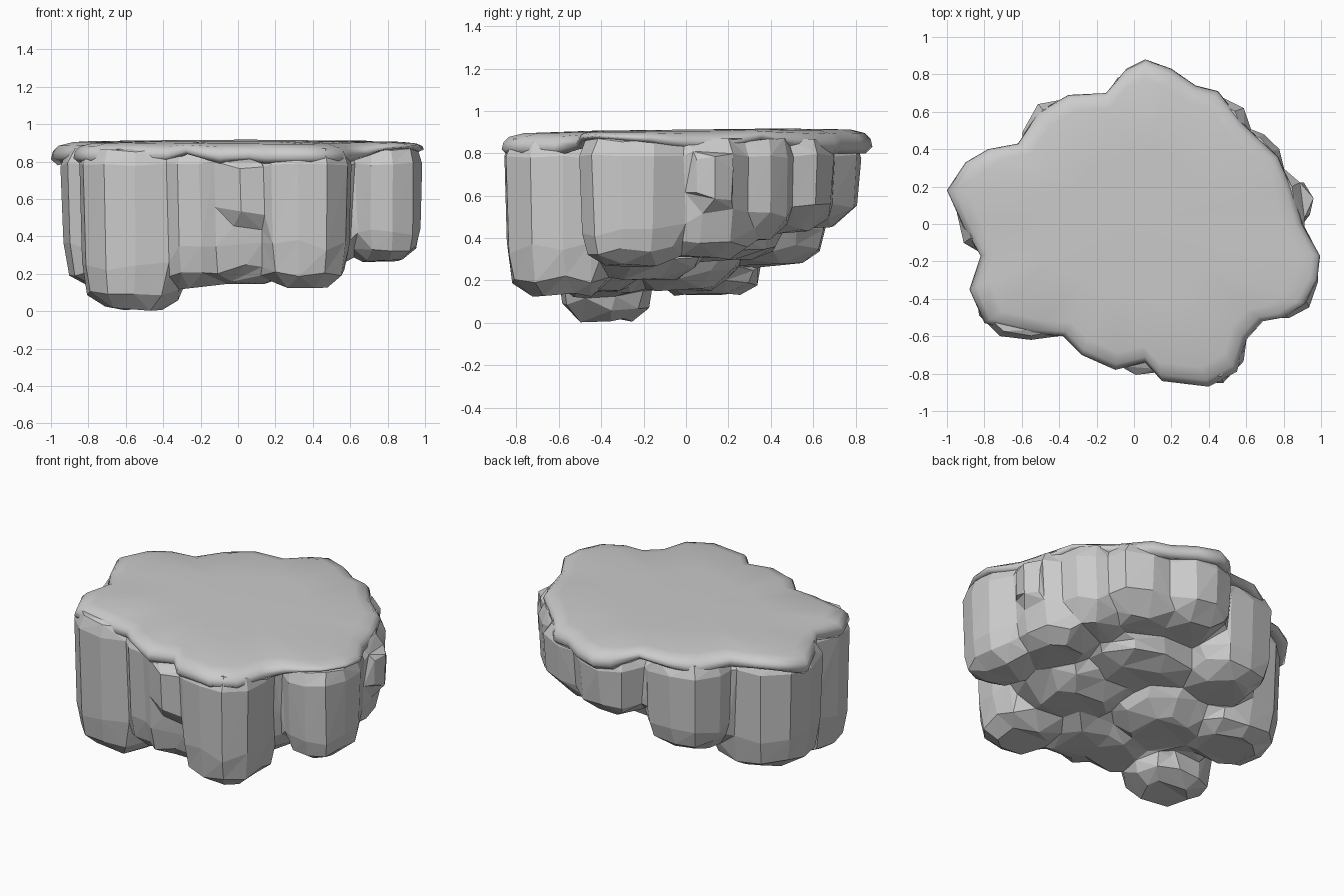
import bpy, bmesh, math, random
random.seed(11)


def add_object(name, bm):
    bmesh.ops.recalc_face_normals(bm, faces=bm.faces)
    mesh = bpy.data.meshes.new(name)
    bm.to_mesh(mesh)
    bm.free()
    ob = bpy.data.objects.new(name, mesh)
    bpy.context.collection.objects.link(ob)
    return ob


def loft(bm, rings):
    """Skin a stack of closed rings, cap the first, return the last."""
    loops = [[bm.verts.new(p) for p in r] for r in rings]
    n = len(loops[0])
    for a, b in zip(loops, loops[1:]):
        for i in range(n):
            j = (i + 1) % n
            bm.faces.new((a[i], a[j], b[j], b[i]))
    bm.faces.new(loops[0][::-1])
    return loops[-1]


def lump(bm, cx, cy, rx, ry, z0, top=0.87, sides=11):
    """Boulder column: boxy rounded plan, chamfered foot and shoulder."""
    jit = [random.uniform(0.97, 1.02) for _ in range(sides)]
    off = random.uniform(0, 0.6)
    h = top - z0
    levels = [(z0, 0.52), (z0 + 0.25 * min(h, 0.34), 0.86),
              (z0 + 0.3 * h, 0.95), (top - 0.08, 1.0), (top, 0.88)]
    rings = []
    for k, (z, s) in enumerate(levels):
        ring = []
        for i in range(sides):
            a = off + math.tau * i / sides
            c, d = math.cos(a), math.sin(a)
            r = (abs(c) ** 2.7 + abs(d) ** 2.7) ** (-1 / 2.7) * jit[i] * s
            dz = random.uniform(-0.03, 0.03) if 0 < k < 3 else 0
            if k == 0:
                dz = random.uniform(0, 0.025)
            ring.append((cx + rx * r * c, cy + ry * r * d, z + dz))
        rings.append(ring)
    bm.faces.new(loft(bm, rings))


# Rock: boulder columns (x, y, half width, half depth, foot height)
LUMPS = [
    (-0.56, -0.38, 0.29, 0.24, 0.00),
    (0.35, -0.59, 0.26, 0.27, 0.12),
    (0.02, -0.44, 0.33, 0.31, 0.14),
    (-0.20, -0.40, 0.25, 0.28, 0.12),
    (-0.62, 0.09, 0.33, 0.29, 0.12),
    (0.78, -0.25, 0.21, 0.26, 0.26),
    (0.64, 0.05, 0.27, 0.30, 0.29),
    (-0.33, 0.39, 0.28, 0.29, 0.26),
    (0.08, 0.54, 0.25, 0.29, 0.44),
    (0.34, 0.42, 0.30, 0.28, 0.42),
    (0.56, 0.30, 0.24, 0.20, 0.38),
    (0.05, 0.12, 0.45, 0.36, 0.28),
    (0.30, -0.20, 0.37, 0.32, 0.20),
    (-0.25, -0.05, 0.33, 0.33, 0.14),
]
bm = bmesh.new()
for spec in LUMPS:
    lump(bm, *spec)
# Small overhanging knobs on the front and right faces
lump(bm, 0.05, -0.72, 0.15, 0.09, 0.45, top=0.80, sides=6)
lump(bm, 0.87, 0.12, 0.10, 0.11, 0.52, top=0.80, sides=6)
rock = add_object("rock", bm)
fuse = rock.modifiers.new("fuse", 'REMESH')
fuse.mode = 'VOXEL'
fuse.voxel_size = 0.025
facet = rock.modifiers.new("facet", 'DECIMATE')
facet.ratio = 0.02

# Top slab: lobed outline (x, y, height of lip underside)
OUTLINE = [
    (0.06, 0.88, .80), (0.20, 0.83, .80), (0.33, 0.74, .80),
    (0.45, 0.71, .79), (0.58, 0.54, .82), (0.77, 0.36, .865),
    (0.85, 0.18, .81), (0.90, 0.00, .82), (0.995, -0.17, .85),
    (0.98, -0.30, .86), (0.91, -0.43, .87), (0.80, -0.50, .86),
    (0.69, -0.52, .82), (0.60, -0.62, .79), (0.55, -0.79, .79),
    (0.40, -0.87, .79), (0.15, -0.84, .79), (0.06, -0.74, .80),
    (-0.10, -0.78, .79), (-0.28, -0.70, .84), (-0.38, -0.60, .80),
    (-0.55, -0.59, .79), (-0.80, -0.53, .79), (-0.88, -0.35, .79),
    (-0.82, -0.17, .82), (-0.91, -0.02, .80), (-1.0, 0.18, .78),
    (-0.90, 0.33, .83), (-0.78, 0.40, .84), (-0.62, 0.43, .82),
    (-0.51, 0.60, .80), (-0.35, 0.69, .84), (-0.15, 0.70, .85),
    (-0.04, 0.83, .80),
]


def slab_ring(scale, t):
    """t runs from 0 at the lip underside to 1 at the gently tilted top."""
    return [(x * scale, y * scale,
             z + (0.912 + 0.012 * y * scale - z) * t) for x, y, z in OUTLINE]


bm = bmesh.new()
last = loft(bm, [slab_ring(s, t) for s, t in (
    (0.92, 0.10), (0.965, 0.0), (1.0, 0.25), (0.99, 0.55),
    (0.96, 0.78), (0.88, 0.93), (0.5, 1.0))])
centre = bm.verts.new((0, 0, 0.912))
for i, v in enumerate(last):
    bm.faces.new((v, last[(i + 1) % len(last)], centre))
slab = add_object("top_slab", bm)
for p in slab.data.polygons:
    p.use_smooth = True
